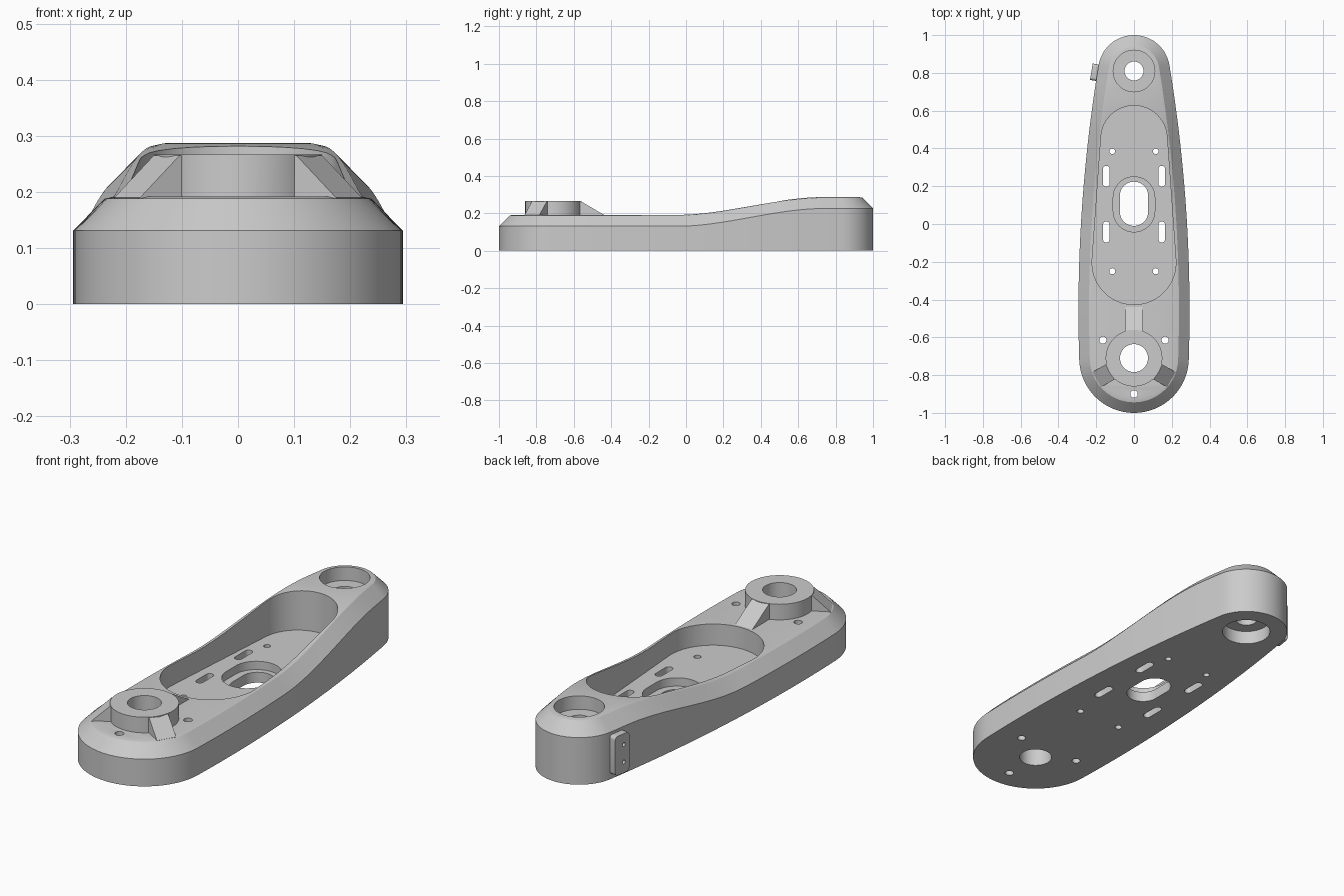
import bpy, bmesh
from math import sin, cos, pi, asin, atan2, sqrt, radians
from mathutils import Matrix, Vector

if "Cube" in bpy.data.objects:
    bpy.data.objects.remove(bpy.data.objects["Cube"])

BACK, FRONT = (0.81, 0.19), (-0.71, 0.29)    # end circles: centre y, radius
SIDE_R = 8.0                                 # radius of the bulging sides
ORIGIN = Vector((0, FRONT[0], 0))


def link(name, bm):
    bmesh.ops.recalc_face_normals(bm, faces=bm.faces)
    me = bpy.data.meshes.new(name)
    bm.to_mesh(me)
    bm.free()
    ob = bpy.data.objects.new(name, me)
    bpy.context.collection.objects.link(ob)
    return ob


def prism(name, pts, z0, z1, matrix=None):
    bm = bmesh.new()
    lo = [bm.verts.new((x, y, z0)) for x, y in pts]
    hi = [bm.verts.new((x, y, z1)) for x, y in pts]
    bm.faces.new(lo)
    bm.faces.new(hi)
    for i in range(len(pts)):
        j = (i + 1) % len(pts)
        bm.faces.new((lo[i], lo[j], hi[j], hi[i]))
    if matrix:
        bm.transform(matrix)
    return link(name, bm)


def arc(cx, cy, r, a0, a1, n):
    return [(cx + r * cos(a0 + (a1 - a0) * i / n), cy + r * sin(a0 + (a1 - a0) * i / n))
            for i in range(n + 1)]


def circle(x, y, r, n=48):
    return arc(x, y, r, 0, 2 * pi, n)[:-1]


def slot(x, y_top, r_top, y_low, r_low, n=24):
    """Two circles along y, joined by their tangents."""
    t = asin((r_low - r_top) / (y_top - y_low))
    return arc(x, y_top, r_top, t, pi - t, n) + arc(x, y_low, r_low, pi - t, 2 * pi + t, n)


def boolean(ob, other, op):
    mod = ob.modifiers.new(op.lower(), 'BOOLEAN')
    mod.operation, mod.object, mod.solver = op, other, 'EXACT'
    bpy.context.view_layer.objects.active = ob
    bpy.ops.object.modifier_apply(modifier=mod.name)
    bpy.data.objects.remove(other, do_unlink=True)


def smooth(ob):
    bpy.ops.object.select_all(action='DESELECT')
    ob.select_set(True)
    bpy.context.view_layer.objects.active = ob
    bpy.ops.object.shade_smooth_by_angle(angle=radians(25))


def rise(y):
    t = min(max((y + 0.05) / 0.79, 0), 1)
    return 0.095 * t * t * (3 - 2 * t)


def half_outline(inset):
    """Right half of the body outline, front pole to back pole."""
    (y1, r1), (y2, r2) = BACK, FRONT
    d1, d2, gap = SIDE_R - r1, SIDE_R - r2, y1 - y2
    h = (d1 * d1 - d2 * d2 + gap * gap) / (2 * gap)
    a, cy = sqrt(d1 * d1 - h * h), y1 - h
    t1, t2 = atan2(y1 - cy, a), atan2(y2 - cy, a)
    pts = arc(0, y2, r2 - inset, -pi / 2, t2, 28)
    pts += arc(-a, cy, SIDE_R - inset, t2, t1, 44)[1:-1]
    pts += arc(0, y1, r1 - inset, t1, pi / 2, 28)
    return pts


# Body: stacked outlines with a chamfered, rising top
bm = bmesh.new()
rings = []
for inset, z, lift in ((0, 0, 0), (0, 0.131, 1), (0.056, 0.188, 1), (0.074, 0.192, 1)):
    half = half_outline(inset)
    loop = half + [(-x, y) for x, y in half[-2:0:-1]]
    rings.append([bm.verts.new((x, y, z + lift * rise(y))) for x, y in loop])
n_loop = len(rings[0])
for lo, hi in zip(rings, rings[1:]):
    for i in range(n_loop):
        j = (i + 1) % n_loop
        bm.faces.new((lo[i], lo[j], hi[j], hi[i]))
bm.faces.new(rings[0])
top = rings[-1]
for i in range(n_loop // 2):
    strip = [top[k % n_loop] for k in (i, i + 1, n_loop - i - 1, n_loop - i)]
    bm.faces.new(list(dict.fromkeys(strip)))
body = link("body", bm)

# Pivot boss with three sloping ribs
boolean(body, prism("boss", circle(0, FRONT[0], 0.15, 64), 0.16, 0.267), 'UNION')
for angle, reach in ((90, 0.275), (210, 0.228), (330, 0.228)):
    m = (Matrix.Translation(ORIGIN) @ Matrix.Rotation(radians(angle), 4, 'Z')
         @ Matrix.Rotation(pi / 2, 4, 'X'))
    profile = [(0.1, 0.17), (0.1, 0.265), (0.147, 0.265), (reach, 0.19), (reach - 0.01, 0.17)]
    boolean(body, prism("rib", profile, -0.046, 0.046, m), 'UNION')

# Pocket, stepped central slot, bearing recesses and through holes
cuts = [
    (slot(0, 0.452, 0.175, -0.205, 0.222), 0.09, 0.5),
    (slot(0, 0.14, 0.11, 0.068, 0.11), 0.05, 0.2),
    (slot(0, 0.149, 0.075, 0.065, 0.075), -0.1, 0.2),
    (circle(0, BACK[0], 0.11), 0.222, 0.5),
    (circle(0, BACK[0], 0.11), -0.1, 0.065),
    (circle(0, BACK[0], 0.05), -0.1, 0.5),
    (circle(0, FRONT[0], 0.074), -0.1, 0.5),
    (circle(0, -0.9, 0.02, 24), -0.1, 0.5),
]
for s in (-1, 1):
    cuts += [
        (slot(s * 0.147, 0.29, 0.018, 0.215, 0.018, 12), -0.1, 0.2),
        (slot(s * 0.147, -0.005, 0.018, -0.08, 0.018, 12), -0.1, 0.2),
        (circle(s * 0.115, 0.385, 0.015, 24), -0.1, 0.2),
        (circle(s * 0.115, -0.25, 0.016, 24), -0.1, 0.2),
        (circle(s * 0.165, -0.615, 0.019, 24), -0.1, 0.5),
    ]
for pts, z0, z1 in cuts:
    boolean(body, prism("cutter", pts, z0, z1), 'DIFFERENCE')
smooth(body)

# Side plate with two screw holes, following the left flank
w, h, r = 0.044, 0.094, 0.016
corners = ((w, h), (-w, h), (-w, -h), (w, -h))
pts = []
for k, (x, y) in enumerate(corners):
    pts += arc(x - r * (1 if x > 0 else -1), y - r * (1 if y > 0 else -1), r,
               k * pi / 2, (k + 1) * pi / 2, 6)
m = (Matrix.Translation((-0.207, 0.803, 0.118)) @ Matrix.Rotation(radians(-9), 4, 'Z')
     @ Matrix(((0, 0, 1, 0), (1, 0, 0, 0), (0, 1, 0, 0), (0, 0, 0, 1))))
plate = prism("side_plate", pts, -0.019, 0.03, m)
for v in (-0.042, 0.042):
    boolean(plate, prism("cutter", circle(-0.01, v, 0.009, 20), -0.1, 0.0, m), 'DIFFERENCE')
smooth(plate)
